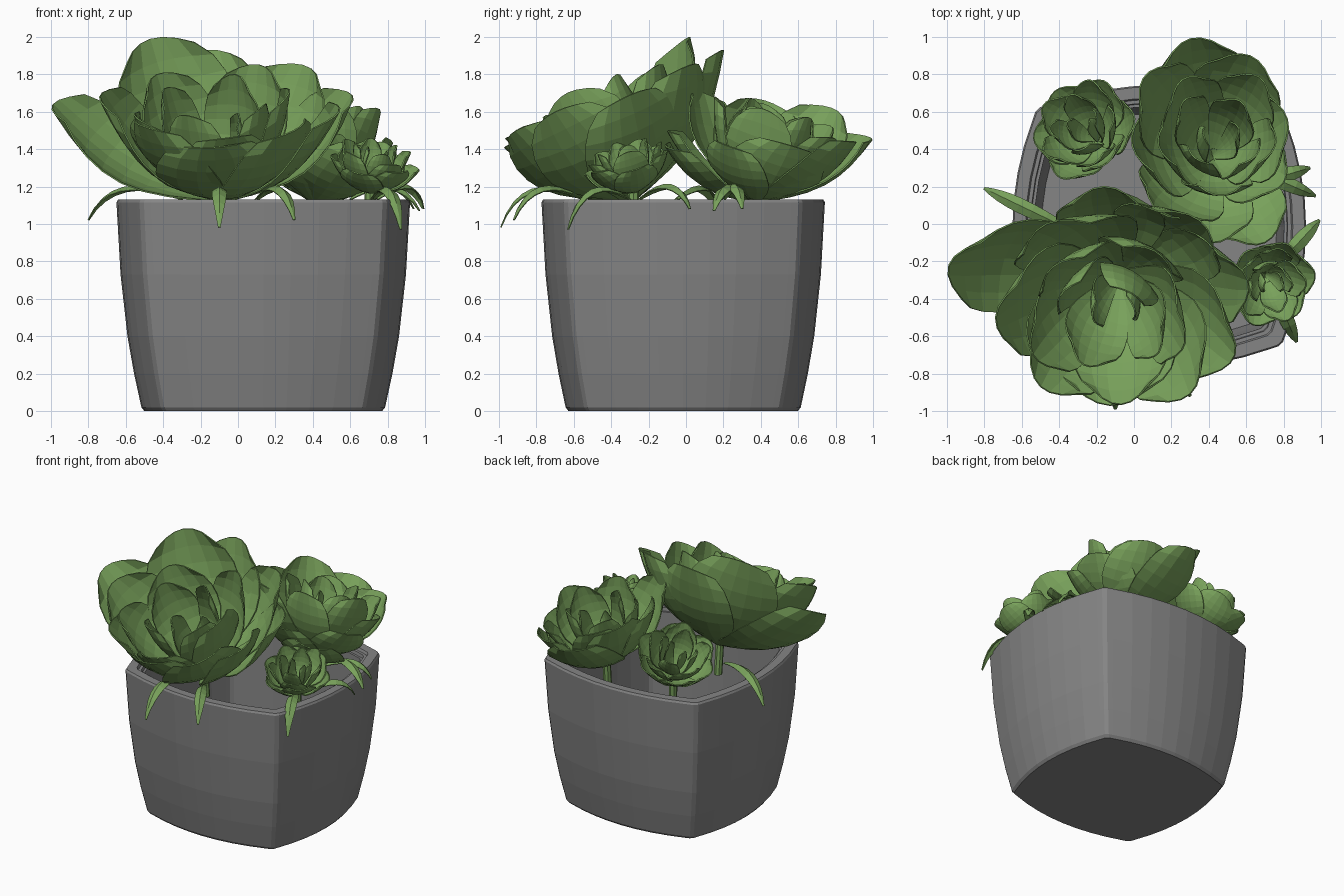
import bpy, math
from mathutils import Vector as V

if "Cube" in bpy.data.objects:
    bpy.data.objects.remove(bpy.data.objects["Cube"])

def mat(name, col):
    m = bpy.data.materials.new(name)
    m.diffuse_color = (*col, 1)
    m.use_nodes = True
    m.node_tree.nodes["Principled BSDF"].inputs["Base Color"].default_value = m.diffuse_color
    return m

GREEN = mat("leaf_green", (0.19, 0.36, 0.105))
GREY = mat("pot_grey", (0.235, 0.235, 0.235))

def make(name, verts, faces, m, thick=0):
    me = bpy.data.meshes.new(name)
    me.from_pydata([tuple(v) for v in verts], [], faces)
    me.materials.append(m)
    ob = bpy.data.objects.new(name, me)
    bpy.context.collection.objects.link(ob)
    if thick:
        s = ob.modifiers.new("thickness", 'SOLIDIFY')
        s.thickness, s.offset = thick, 0
    return ob

# Pot: square outline with bulging sides and rounded corners, lofted through stacked outlines
def outline():
    pts = []
    for k in range(4):
        a = k * math.pi / 2
        side = [(s * 0.60, -(0.675 + 0.11 * (1 - s * s))) for s in (i / 4 - 1 for i in range(9))]
        for x, y in side + [(0.638, -0.662), (0.662, -0.638)]:
            pts.append((x * math.cos(a) - y * math.sin(a), x * math.sin(a) + y * math.cos(a)))
    return pts

# Outer wall, rim, inner steps, hollow inside and floor: (height, scale)
levels = [(0, .81), (.02, .83), (.2, .88), (.4, .925), (.73, .972), (1.115, 1), (1.13, .99),
          (1.13, .91), (1.11, .90), (1.11, .875), (1.085, .87), (1.085, .85), (.4, .83), (.1, .80)]
ring = outline()
N = len(ring)
pv = [(0.135 + x * s, -0.015 + y * s * .965, z) for z, s in levels for x, y in ring]
pf = [(j * N + i, j * N + (i + 1) % N, (j + 1) * N + (i + 1) % N, (j + 1) * N + i)
      for j in range(len(levels) - 1) for i in range(N)]
pf += [tuple(reversed(range(N))), tuple(range(len(pv) - N, len(pv)))]
make("pot", pv, pf, GREY)

# Petal: cupped spoon shape from base to tip, hollow side facing the axis
WID = [.2, .4, .64, .85, .98, 1, .96, .84, .6]
def petal(vs, fs, base, tip, w, axis):
    d = tip - base
    side = d.cross(axis).normalized()
    n = side.cross(d).normalized()
    o, L = len(vs), d.length
    for j, k in enumerate(WID):
        t = j / (len(WID) - 1)
        for i in range(7):
            u = -1 + i / 3
            vs.append(base + d * (t - 0.11 * u * u * t ** 3) + side * (w * k * u)
                      + n * (0.27 * w * k * u * u - 0.12 * L * math.sin(math.pi * t)))
    for j in range(len(WID) - 1):
        for i in range(6):
            a = o + j * 7 + i
            fs.append((a, a + 1, a + 8, a + 7))

# Rosette: hand-placed outer petals plus rings of (count, tilt, length, half width, phase)
def rosette(name, base, axis, outer, rings):
    base, axis = V(base), V(axis).normalized()
    vs, fs = [], []
    for x, y, z, w in outer:
        petal(vs, fs, base, V((x, y, z)), w, axis)
    e = axis.cross(V((0, 1, 0))).normalized()
    f = axis.cross(e)
    for n, tilt, length, w, ph in rings:
        for i in range(n):
            a = ph + i * math.tau / n
            t = math.radians(tilt + 4 * math.sin(i * 2.4))
            d = axis * math.cos(t) + (e * math.cos(a) + f * math.sin(a)) * math.sin(t)
            petal(vs, fs, base, base + d * length, w, axis)
    make(name, vs, fs, GREEN, 0.008)
    # Stem under the rosette
    sv, r = [], 0.03
    for c in (V((base.x, base.y, 0.9)), base + axis * 0.05):
        sv += [c + V((r * math.cos(k * math.tau / 8), r * math.sin(k * math.tau / 8), 0)) for k in range(8)]
    make(name + "_stem", sv, [(k, (k + 1) % 8, 8 + (k + 1) % 8, 8 + k) for k in range(8)], GREEN)

rosette("large_rosette", (-.08, -.28, 1.13), (-.08, -.42, .9),
        [(-.99, -.22, 1.64, .29), (-.47, .0, 1.99, .34), (-.16, .2, 1.93, .29), (.35, .02, 1.85, .32),
         (.61, -.3, 1.69, .29), (.54, -.7, 1.6, .28), (.3, -.91, 1.5, .3), (-.13, -.97, 1.41, .33),
         (-.5, -.87, 1.52, .29), (-.74, -.5, 1.68, .31)],
        [(5, 37, .76, .25, .4), (4, 24, .68, .18, 1.0), (2, 12, .5, .12, .2)])
rosette("medium_rosette", (.42, .36, 1.12), (.08, .3, .95),
        [(-.01, .42, 1.66, .26), (.05, .78, 1.62, .25), (.3, .99, 1.46, .27), (.62, .9, 1.44, .25),
         (.82, .56, 1.42, .26), (.7, -.1, 1.41, .23), (.42, -.1, 1.5, .22), (.14, .06, 1.71, .25),
         (.8, .22, 1.42, .2)],
        [(5, 35, .6, .19, .3), (4, 23, .56, .14, .9), (2, 11, .45, .09, .2)])
small = lambda k: [(6, 54, .36 * k, .15 * k, .2), (5, 40, .38 * k, .12 * k, .8),
                   (4, 25, .36 * k, .085 * k, .3), (2, 11, .31 * k, .055 * k, 0)]
rosette("back_left_rosette", (-.2, .45, 1.22), (-.36, .3, .87), [], small(.97))
rosette("right_rosette", (.7, -.27, 1.17), (.16, -.27, .9), [], small(.82))

# Thin leaves drooping over the rim
def droop(start, tip):
    a, c = V((*start, 1.13)), V(tip)
    b = a.lerp(c, .75)
    b.z = 1.27
    side = (c - a).cross(V((0, 0, 1))).normalized()
    vs, fs = [], []
    for j in range(9):
        t = j / 8
        p = a * (1 - t) ** 2 + b * 2 * t * (1 - t) + c * t * t
        w = .006 + .033 * math.sin(math.pi * min(1, t * .95 + .05))
        vs += [p + side * w, p + V((0, 0, w * .6)), p - side * w]
    for j in range(8):
        for i in (0, 1):
            k = j * 3 + i
            fs.append((k, k + 1, k + 4, k + 3))
    make("drooping_leaf", vs, fs, GREEN, 0.006)

for s, t in [((-.3, -.05), (-.8, .19, 1.02)), ((-.1, -.55), (-.1, -.99, .98)),
             ((.1, -.55), (.3, -.92, 1.02)), ((.72, -.3), (.87, -.63, .97)),
             ((.74, -.25), (.99, .02, 1.08)), ((.55, .33), (.97, .15, 1.07)),
             ((.6, .2), (.94, .3, 1.08))]:
    droop(s, t)
